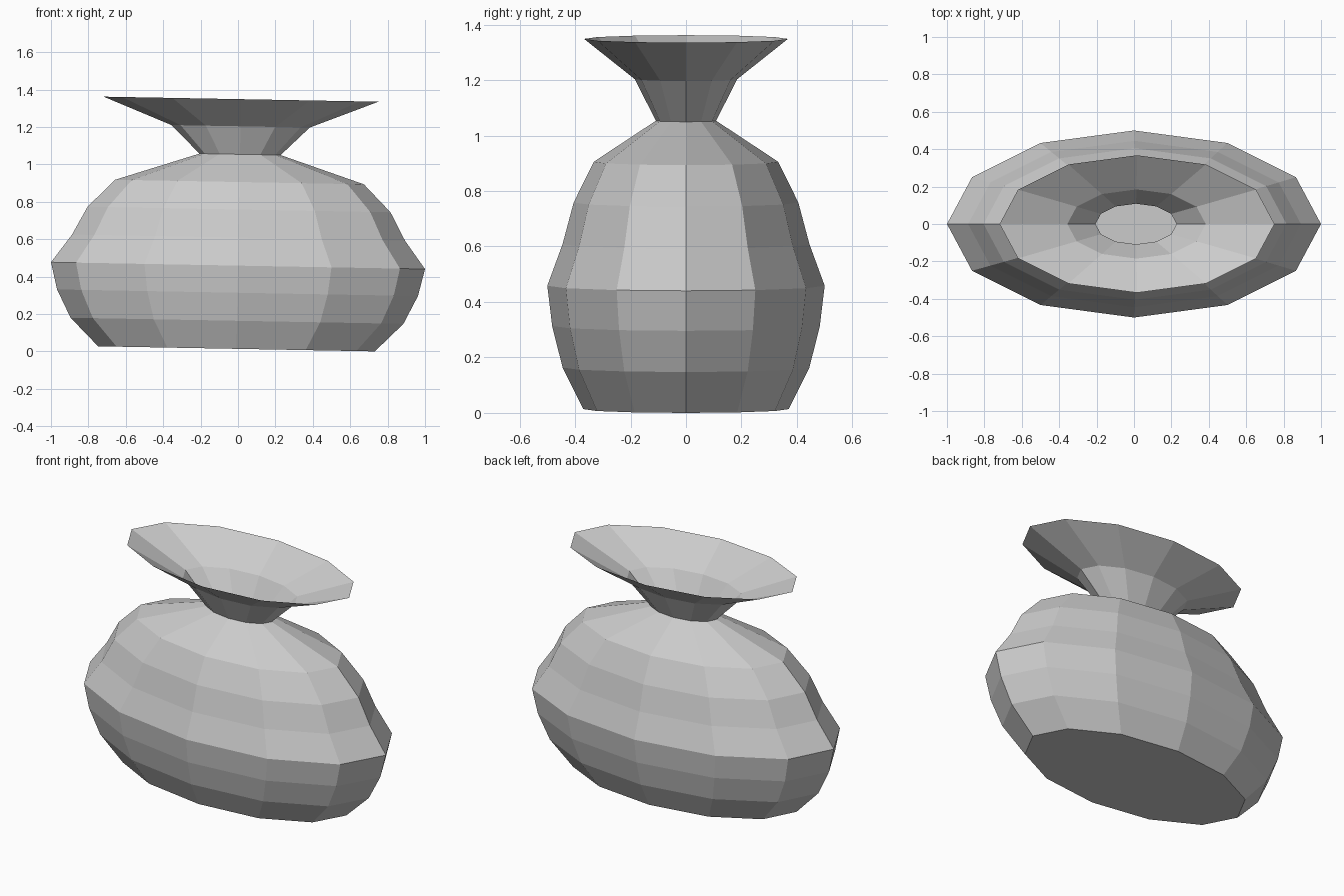
import bpy
import bmesh
from math import cos, sin, pi, radians
from mathutils import Matrix

cube = bpy.data.objects.get("Cube")
if cube:
    bpy.data.objects.remove(cube, do_unlink=True)

SIDES = 12
DEPTH = 0.5       # oval footprint, half as deep as it is wide
BELLY = 0.46      # height of the widest ring
TILT = radians(1.05)

# Profile from the foot to the rim: half-width, height
PROFILE = [
    (0.74, 0.015), (0.89, 0.165), (0.965, 0.315), (1.0, BELLY),
    (0.89, 0.61), (0.81, 0.76), (0.665, 0.907), (0.217, 1.055),
    (0.37, 1.205), (0.735, 1.35),
]

# Plain grey clay
clay = bpy.data.materials.new("grey clay")
clay.use_nodes = True
colour = (0.6, 0.6, 0.6, 1.0)
clay.diffuse_color = colour
clay.node_tree.nodes["Principled BSDF"].inputs["Base Color"].default_value = colour

# Vase: closed foot, thin open wall, pinched neck and flared rim
bm = bmesh.new()
rings = []
for radius, height in PROFILE:
    angles = [2 * pi * i / SIDES for i in range(SIDES)]
    rings.append([bm.verts.new((radius * cos(a), radius * DEPTH * sin(a), height - BELLY))
                  for a in angles])

for lower, upper in zip(rings, rings[1:]):
    for i in range(SIDES):
        j = (i + 1) % SIDES
        bm.faces.new((lower[i], lower[j], upper[j], upper[i]))
bm.faces.new(reversed(rings[0]))

# Slight lean to one side, resting on the ground
bm.transform(Matrix.Translation((0, 0, BELLY)) @ Matrix.Rotation(TILT, 4, 'Y'))
lowest = min(v.co.z for v in bm.verts)
bmesh.ops.translate(bm, verts=bm.verts, vec=(0, 0, -lowest))

mesh = bpy.data.meshes.new("vase")
bm.to_mesh(mesh)
bm.free()
mesh.materials.append(clay)
vase = bpy.data.objects.new("vase", mesh)
bpy.context.collection.objects.link(vase)
